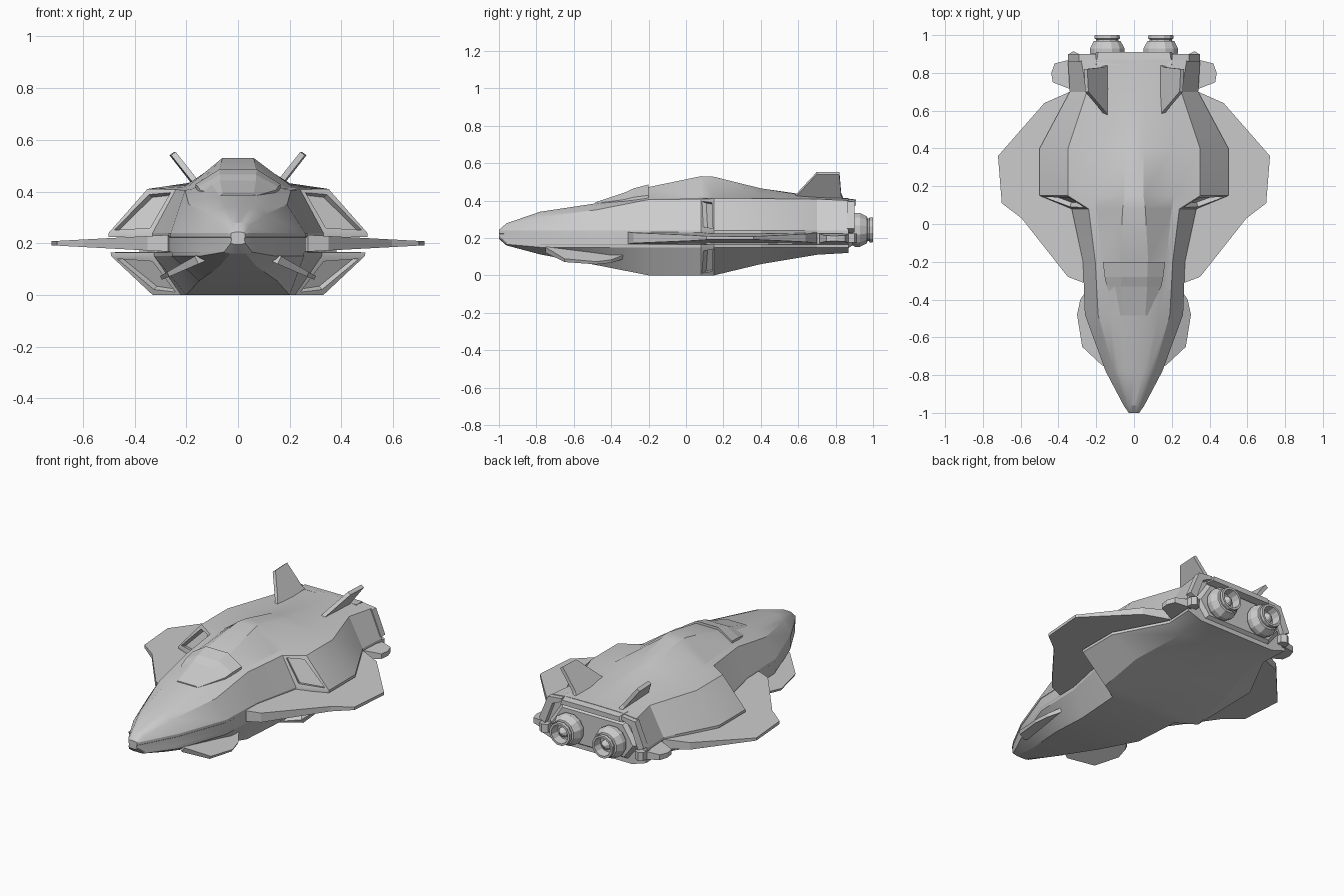
import bpy, bmesh, math
from mathutils import Vector

if "Cube" in bpy.data.objects:
    bpy.data.objects.remove(bpy.data.objects["Cube"])


def finish(name, bm, angle=None):
    bmesh.ops.recalc_face_normals(bm, faces=bm.faces)
    me = bpy.data.meshes.new(name)
    bm.to_mesh(me)
    bm.free()
    ob = bpy.data.objects.new(name, me)
    bpy.context.collection.objects.link(ob)
    if angle:
        bpy.ops.object.select_all(action='DESELECT')
        ob.select_set(True)
        bpy.context.view_layer.objects.active = ob
        bpy.ops.object.shade_smooth_by_angle(angle=math.radians(angle))
    return ob


def loft(sections):
    """sections: (y, half profile from top centre to bottom centre)"""
    bm = bmesh.new()
    rings = []
    for y, half in sections:
        ring = half + [(-x, z) for x, z in reversed(half[1:-1])]
        rings.append([bm.verts.new((x, y, z)) for x, z in ring])
    n = len(rings[0])
    for a, b in zip(rings, rings[1:]):
        for i in range(n):
            bm.faces.new((a[i], a[(i + 1) % n], b[(i + 1) % n], b[i]))
    bm.faces.new(rings[0])
    bm.faces.new(rings[-1])
    return bm


def plate(name, pts, half):
    """mirrored pair of plates; half(x) gives the half thickness"""
    P = [Vector(p) for p in pts]
    nrm = Vector()
    for i in range(len(P)):
        nrm += P[i].cross(P[(i + 1) % len(P)])
    nrm.normalize()
    for side, s in (("right", 1), ("left", -1)):
        bm = bmesh.new()
        rows = []
        for d in (1, -1):
            q = [p + nrm * d * half(p.x) for p in P]
            rows.append([bm.verts.new((v.x * s, v.y, v.z)) for v in q])
        a, b = rows
        bm.faces.new(a)
        bm.faces.new(b)
        for i in range(len(P)):
            j = (i + 1) % len(P)
            bm.faces.new((a[i], a[j], b[j], b[i]))
        finish(name + "_" + side, bm)


def lathe(name, cx, cz, prof, n):
    bm = bmesh.new()
    rings = []
    for r, y in prof:
        rings.append([bm.verts.new((cx + r * math.cos((k + .5) * math.tau / n), y,
                                    cz + r * math.sin((k + .5) * math.tau / n)))
                      for k in range(n)])
    for a, b in zip(rings, rings[1:]):
        for i in range(n):
            j = (i + 1) % n
            bm.faces.new((a[i], a[j], b[j], b[i]))
    bm.faces.new(rings[0])
    bm.faces.new(rings[-1])
    finish(name, bm)


# hull: y, spine x z, spine base x z, shoulder x z, chine x, groove depth, keel x z
rows = [
    (-1.0, .012, .243, .02, .241, .024, .24, .028, .002, .015, .195),
    (-.96, .02, .278, .03, .275, .04, .265, .055, .002, .03, .16),
    (-.78, .05, .34, .08, .33, .105, .31, .15, .002, .07, .112),
    (-.48, .07, .385, .13, .375, .19, .35, .26, .002, .15, .055),
    (-.2, .075, .472, .17, .412, .205, .405, .27, .003, .2, 0),
    (.08, .06, .53, .2, .415, .24, .408, .33, .02, .22, 0),
    (.15, .05, .527, .21, .418, .35, .41, .5, .12, .33, 0),
    (.4, .05, .465, .2, .432, .35, .41, .5, .12, .32, .06),
    (.7, .05, .422, .17, .416, .25, .408, .34, .03, .25, .11),
    (.87, .05, .412, .18, .41, .28, .40, .35, .03, .25, .12),
]
secs = []
for y, t, zt, m, zm, s, zs, c, d, b, zb in rows:
    z0 = min(.24, zs - .002)
    z2 = max(.165, zb + .012)
    z3 = max(.15, zb + .006)
    secs.append((y, [(0, zt), (t, zt), (m, zm), (s, zs), (c, z0), (c, z0 - .015),
                     (c - d, z0 - .017), (c - d, z2 + .002), (c * .985, z2), (c * .98, z3),
                     (b, zb), (0, zb)]))
bm = loft(secs)
bmesh.ops.recalc_face_normals(bm, faces=bm.faces)
# intake slots sunk into the forward-facing shoulder steps
slots = []
for f in bm.faces:
    c = f.calc_center_median()
    if .1 < c.y < .13 and abs(c.x) > .3 and (.29 < c.z < .37 or c.z < .11):
        slots.append(f)
bmesh.ops.inset_individual(bm, faces=slots, thickness=.025, depth=0)
bmesh.ops.inset_individual(bm, faces=slots, thickness=.004, depth=-.025)
finish("hull", bm, 22)

# canopy: raised panel ahead of the spine
can = [(-.485, .06, .390, .07, .384), (-.33, .07, .442, .145, .405),
       (-.28, .07, .465, .155, .418), (-.2, .072, .486, .165, .428)]
finish("canopy", loft([(y, [(0, z), (t, z), (m, zm), (m, zm - .05), (0, zm - .05)])
                       for y, t, z, m, zm in can]))

# stern: overhanging lip and slanted engine bulkhead
finish("stern_lip", loft([(.84, [(0, .414), (.2, .412), (.23, .36), (0, .36)]),
                          (.91, [(0, .405), (.19, .403), (.2, .375), (0, .375)])]))
finish("stern_bulkhead", loft([(.86, [(0, .37), (.22, .37), (.31, .24), (.23, .14), (0, .14)]),
                               (.89, [(0, .35), (.2, .35), (.27, .24), (.21, .16), (0, .16)])]))
plate("stern_bracket", [(.2, .88, .405), (.29, .88, .395), (.35, .88, .25),
                        (.31, .88, .23), (.26, .88, .36), (.2, .88, .385)], lambda x: .02)

# main wings, tapering to the tip
plate("wing", [(.2, -.2, .2), (.27, -.31, .2), (.35, -.28, .2), (.595, .03, .2), (.70, .11, .2),
               (.72, .36, .2), (.475, .64, .2), (.34, .70, .2), (.2, .7, .2)],
      lambda x: .036 - .028 * (x - .2) / .52)

# small stabilisers at the stern
plate("stern_tab", [(.28, .71, .197), (.34, .715, .197), (.43, .75, .197), (.438, .8, .197),
                    (.42, .85, .197), (.34, .87, .197), (.28, .87, .197)],
      lambda x: .03 - .1 * (x - .28))
plate("tab_actuator", [(.29, .84, .2), (.35, .84, .2), (.345, .9, .2), (.32, .915, .2),
                       (.29, .9, .2)], lambda x: .025)

# drooping canards under the nose
plate("canard", [(x, y, .145 - .5 * (x - .14)) for x, y in
                 [(.1, -.72), (.16, -.75), (.27, -.65), (.298, -.48), (.28, -.4),
                  (.21, -.3), (.1, -.3)]], lambda x: .02 - .06 * (x - .1))

# outward-leaning tail fins
plate("tail_fin", [(.145, .57, .41), (.165, .60, .44), (.25, .70, .547), (.256, .82, .547),
                   (.165, .83, .43), (.15, .84, .41)], lambda x: .011)

# twin engines with hollow nozzles and inner cones
for side, s in (("right", 1), ("left", -1)):
    x = .142 * s
    lathe("engine_" + side, x, .243,
          [(.075, .86), (.085, .89), (.094, .905), (.094, .93), (.074, .968), (.062, .97),
           (.062, .978), (.07, .982), (.068, 1.0), (.055, 1.0), (.048, .95)], 12)
    lathe("engine_cone_" + side, x, .243, [(.035, .945), (.028, .97), (.006, .99)], 8)
